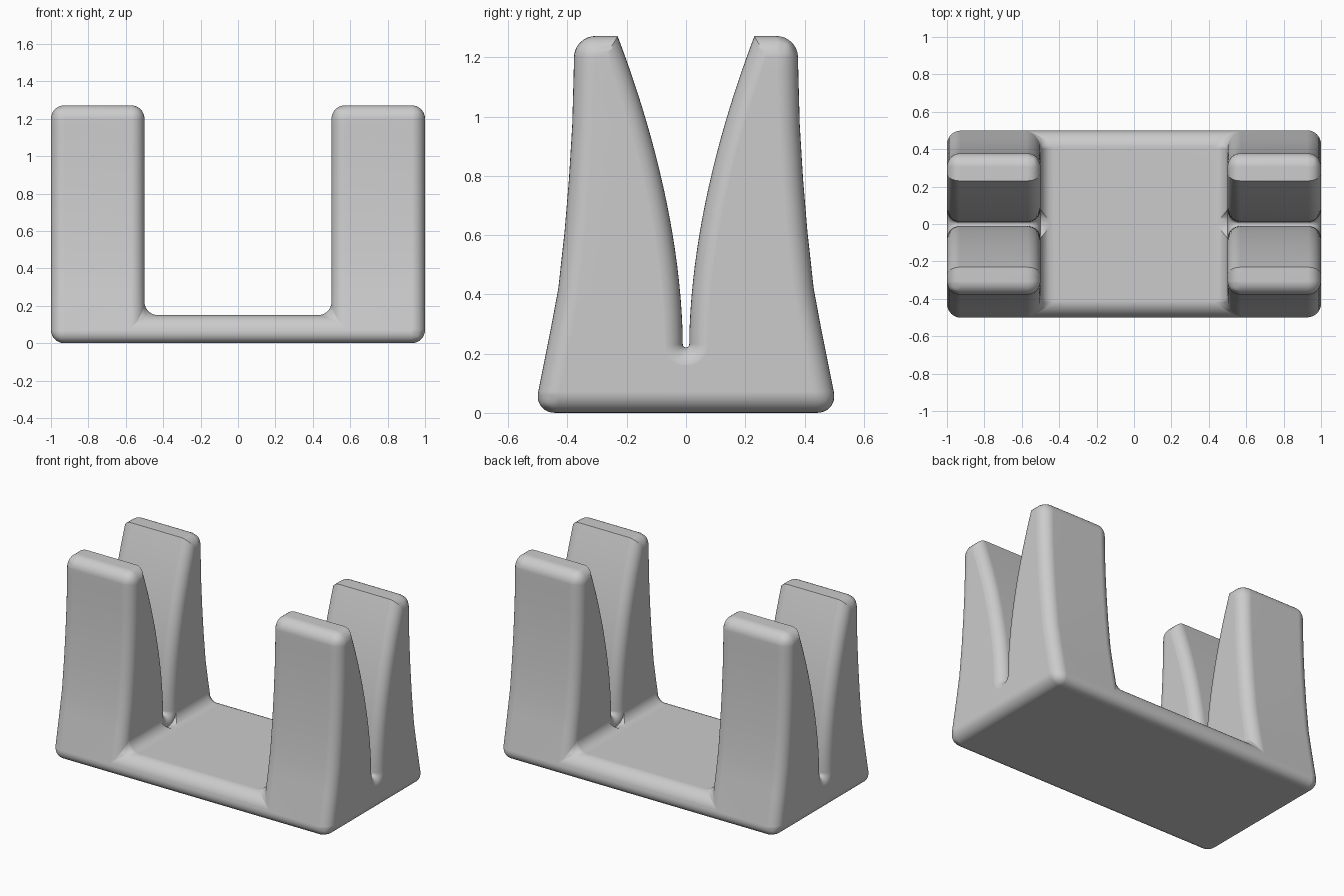
import bpy, bmesh, math
from mathutils import Vector

cube = bpy.data.objects.get("Cube")
if cube:
    bpy.data.objects.remove(cube)

R = 0.072          # general edge rounding
SLOT_R = 0.068     # rounding of the slot mouths
TOP = 1.272
OUTER = [(0, 0.513), (0.28, 0.457), (0.42, 0.431), (0.61, 0.41), (0.79, 0.395),
         (0.97, 0.384), (1.15, 0.379), (TOP, 0.377)]   # height, half depth

grey = bpy.data.materials.new("light_grey")
grey.use_nodes = True
COLOUR = (0.6, 0.6, 0.6, 1)
grey.diffuse_color = COLOUR
grey.node_tree.nodes["Principled BSDF"].inputs["Base Color"].default_value = COLOUR


def make_object(name, bm):
    bmesh.ops.recalc_face_normals(bm, faces=bm.faces)
    mesh = bpy.data.meshes.new(name)
    bm.to_mesh(mesh)
    bm.free()
    mesh.materials.append(grey)
    ob = bpy.data.objects.new(name, mesh)
    bpy.context.collection.objects.link(ob)
    return ob


def half_depth(z):
    for (z0, y0), (z1, y1) in zip(OUTER, OUTER[1:]):
        if z <= z1 + 1e-5:
            return y0 + (y1 - y0) * (z - z0) / (z1 - z0)
    return OUTER[-1][1]


def build_stand():
    # U-shaped front profile, extruded in depth and tapered towards the top
    bm = bmesh.new()
    right = [(0.5, 0.15), (0.5, TOP), (1, TOP), (1, 0)]
    profile = right + [(-x, z) for x, z in reversed(right)]
    face = bm.faces.new([bm.verts.new((x, -1, z)) for x, z in profile])
    ext = bmesh.ops.extrude_face_region(bm, geom=[face])["geom"]
    for v in ext:
        if isinstance(v, bmesh.types.BMVert):
            v.co.y = 1
    for z, _ in OUTER[1:-1]:
        bmesh.ops.bisect_plane(bm, geom=bm.verts[:] + bm.edges[:] + bm.faces[:],
                               plane_co=(0, 0, z), plane_no=(0, 0, 1))
    for v in bm.verts:
        v.co.y = math.copysign(half_depth(v.co.z), v.co.y)
    return make_object("stand_body", bm)


def slot_outline():
    # Narrow slot with a round bottom and curved walls, as (point, normal) pairs
    low, tip, n = 0.232, 0.011, 22
    side = []
    for i in range(1, n + 1):
        t = 1.12 * i / n
        slope = 1.8 * 0.22 * t ** 0.8 / 1.04
        side.append((Vector((tip + 0.22 * t ** 1.8, low + 1.04 * t)),
                     Vector((1, -slope)).normalized()))
    arc = []
    for i in range(17):
        a = math.pi * i / 16
        d = Vector((-math.cos(a), -math.sin(a)))
        arc.append((Vector((0, low)) + d * tip, d))
    left = [(Vector((-p.x, p.y)), Vector((-d.x, d.y))) for p, d in reversed(side)]
    return left + arc + side


def build_slot_cutter(name, sign):
    # Slot swept across one upright, flaring at both faces to round its edges
    flare = [(SLOT_R * (1 - math.cos(a)), SLOT_R * (1 - math.sin(a)))
             for a in (math.pi / 2 * i / 8 for i in range(9))]
    stations = [(0.38, SLOT_R)] + [(0.4995 + t, d) for t, d in flare]
    stations += [(1.0005 - t, d) for t, d in reversed(flare)] + [(1.1, SLOT_R)]
    bm = bmesh.new()
    rings = []
    for x, d in stations:
        ring = []
        for p, nrm in slot_outline():
            q = p + nrm * d
            ring.append(bm.verts.new((sign * x, q.x, q.y)))
        rings.append(ring)
    for a, b in zip(rings, rings[1:]):
        for i in range(len(a)):
            j = (i + 1) % len(a)
            bm.faces.new((a[i], a[j], b[j], b[i]))
    bm.faces.new(rings[0])
    bm.faces.new(rings[-1])
    cutter = make_object(name, bm)
    cutter.hide_render = True
    return cutter


stand = build_stand()
bevel = stand.modifiers.new("rounded_edges", "BEVEL")
bevel.width = R
bevel.segments = 8
bevel.limit_method = "ANGLE"
bevel.angle_limit = math.radians(40)
bevel.use_clamp_overlap = False

# Cut one slot through each upright
cutters = [build_slot_cutter("left_slot_cutter", 1), build_slot_cutter("right_slot_cutter", -1)]
for cutter in cutters:
    mod = stand.modifiers.new(cutter.name, "BOOLEAN")
    mod.operation = "DIFFERENCE"
    mod.solver = "EXACT"
    mod.object = cutter

bpy.ops.object.select_all(action="DESELECT")
stand.select_set(True)
bpy.context.view_layer.objects.active = stand
for mod in list(stand.modifiers):
    bpy.ops.object.modifier_apply(modifier=mod.name)
for cutter in cutters:
    bpy.data.objects.remove(cutter)

# Smooth shading with clean flat areas
bpy.ops.object.shade_smooth_by_angle(angle=math.radians(35))
weighted = stand.modifiers.new("even_normals", "WEIGHTED_NORMAL")
weighted.keep_sharp = True
